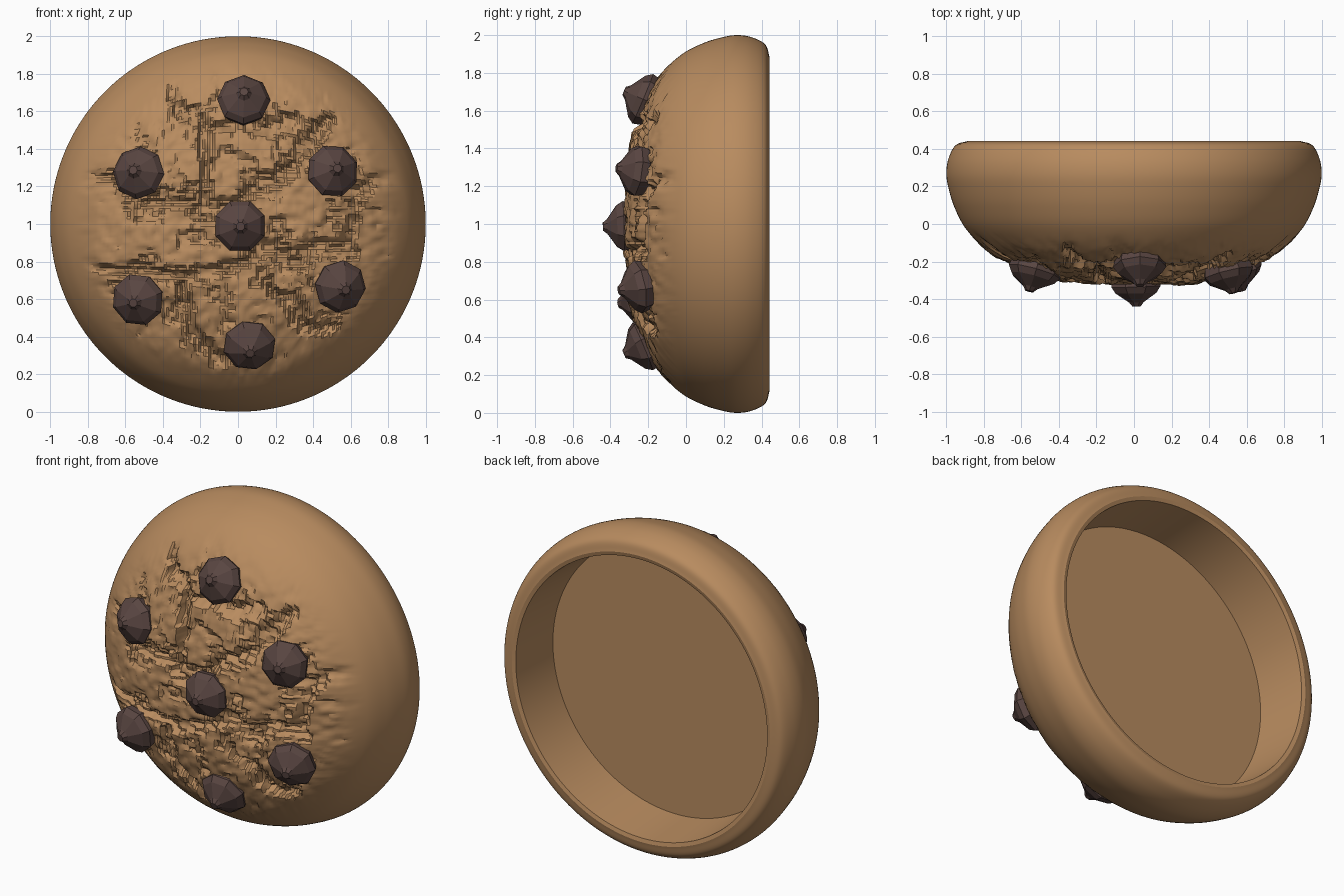
import bpy, bmesh, math
from mathutils import Vector, noise
from mathutils.geometry import intersect_point_line

if "Cube" in bpy.data.objects:
    bpy.data.objects.remove(bpy.data.objects["Cube"])


def material(name, color):
    m = bpy.data.materials.new(name)
    m.diffuse_color = (*color, 1)
    m.use_nodes = True
    m.node_tree.nodes["Principled BSDF"].inputs["Base Color"].default_value = m.diffuse_color
    return m


def finish(name, bm, mat):
    bmesh.ops.recalc_face_normals(bm, faces=bm.faces)
    me = bpy.data.meshes.new(name)
    bm.to_mesh(me)
    bm.free()
    me.materials.append(mat)
    ob = bpy.data.objects.new(name, me)
    bpy.context.collection.objects.link(ob)
    return ob


def lathe(profile, n, phase=0.0, close_start=True):
    """Revolve (radius, y) points about y and cap the ends."""
    bm = bmesh.new()
    rings = []
    for r, y in profile:
        rings.append([bm.verts.new((r * math.cos(phase + math.tau * i / n), y,
                                    r * math.sin(phase + math.tau * i / n)))
                      for i in range(n)])
    for a, b in zip(rings, rings[1:]):
        for i in range(n):
            j = (i + 1) % n
            bm.faces.new((a[i], a[j], b[j], b[i]))
    if close_start:
        bm.faces.new(rings[0])
    bm.faces.new(rings[-1])
    return bm


def smooth_path(points, steps):
    """Catmull-Rom resampling of a profile."""
    p = [Vector(q) for q in points]
    p = [2 * p[0] - p[1]] + p + [2 * p[-1] - p[-2]]
    out = []
    for k in range(1, len(p) - 2):
        a, b, c, d = p[k - 1:k + 3]
        for s in range(steps):
            t = s / steps
            out.append(0.5 * (2 * b + (c - a) * t + (2 * a - 5 * b + 4 * c - d) * t * t
                              + (3 * b - a - 3 * c + d) * t ** 3))
    return [(v.x, v.y) for v in out + [p[-2]]]


dough = material("dough", (0.48, 0.26, 0.115))
chocolate = material("chocolate", (0.10, 0.06, 0.053))

# Cracks between the baked plates, as paths in the front plane
cracks = [
    [(-.34, .71), (-.18, .5), (-.18, .05)],
    [(-.82, .26), (-.47, .15), (0, .1), (.17, .23), (.38, .39), (.49, .55)],
    [(-.18, .5), (0, .57), (.3, .5)],
    [(.86, .26), (.6, .18), (.62, -.14), (.17, -.16), (-.28, -.32), (-.77, -.22)],
    [(-.31, -.35), (-.28, -.56), (-.12, -.7)],
    [(.17, -.3), (.3, -.45), (.45, -.55)],
]
segments = [(Vector((*a, 0)), Vector((*b, 0))) for c in cracks for a, b in zip(c, c[1:])]


def crack_distance(p):
    best = 9
    for a, b in segments:
        q, t = intersect_point_line(p, a, b)
        q = a if t < 0 else b if t > 1 else q
        best = min(best, (p - q).length)
    return best


# Cookie side: smooth dome edge, rounded rim and recessed back
STEPS, GRID, R = 7, 110, 0.9
front = smooth_path([(0, -.325), (.2, -.32), (.4, -.30), (.55, -.262), (.7, -.195),
                     (.8, -.13), (R, -.02), (.957, .09), (.988, .19), (1, .27),
                     (.988, .35), (.95, .42), (.885, .442)], STEPS)
cut = 6 * STEPS
back = [(.862, .436), (.838, .107)]
bm = lathe(front[cut:] + back, 4 * GRID, math.pi / 4, close_start=False)


def dome(r):
    for (r0, y0), (r1, y1) in zip(front[:cut], front[1:cut + 1]):
        if r <= r1:
            return y0 + (y1 - y0) * (r - r0) / (r1 - r0)
    return front[cut][1]


# Cookie face: square grid rounded into a disc, then cracked in blocky steps
def face_point(i, j):
    u, w = 2 * i / GRID - 1, 2 * j / GRID - 1
    m = max(abs(u), abs(w))
    x, z = u, w
    if m > 0:
        minor, sign = (w / u, u) if abs(u) >= abs(w) else (u / w, w)
        ang = minor * math.pi / 4
        major, side = math.copysign(m, sign) * math.cos(ang), math.copysign(m, sign) * math.sin(ang)
        cx, cz = (major, side) if abs(u) >= abs(w) else (side, major)
        b = m * m
        x, z = cx * b + .85 * u * (1 - b), cz * b + .85 * w * (1 - b)
    x, z = x * R, z * R
    r = math.hypot(x, z)
    fade = min(1, max(0, (0.88 - r) / 0.2))
    p = Vector((round(x / .024) * .024, round(z / .02) * .02, 0))
    bent = p + 0.09 * Vector((noise.noise(p * 5), noise.noise(p * 5 + Vector((9, 4, 1))), 0))
    wob = 0.03 * noise.noise(p * 25)
    depth = 0.065 * max(0, 1 - max(0, crack_distance(bent) + wob) / 0.06)
    pits = 0.03 * min(1, max(0, noise.noise(p * 7 + Vector((3, 1, 2))) - .1) * 4)
    crumb = 0.014 * noise.noise(p * 5) + 0.014 * noise.noise(p * 22)
    return (x, dome(r) + fade * (max(depth, pits * (.5 + noise.noise(p * 30))) + crumb), z)


grid = [[bm.verts.new(face_point(i, j)) for j in range(GRID + 1)] for i in range(GRID + 1)]
for i in range(GRID):
    for j in range(GRID):
        bm.faces.new((grid[i][j], grid[i + 1][j], grid[i + 1][j + 1], grid[i][j + 1]))
bmesh.ops.remove_doubles(bm, verts=bm.verts, dist=0.0005)
bmesh.ops.translate(bm, verts=bm.verts, vec=(0, 0, 1))
cookie = finish("cookie_body", bm, dough)
bpy.context.view_layer.objects.active = cookie
cookie.select_set(True)
bpy.ops.object.shade_smooth_by_angle(angle=math.radians(30))
cookie.select_set(False)

# Chocolate drops: eight-sided, flat shaded, tilted outward
drop = [(.085, .065), (.132, .022), (.142, -.02), (.118, -.055), (.042, -.105), (.023, -.128)]
places = [(.01, -.312, .99, .04), (.03, -.21, 1.655, .4), (.50, -.245, 1.28, .27),
          (-.525, -.235, 1.27, .3), (-.53, -.235, .60, .28),
          (.54, -.235, .67, .33), (.06, -.21, .36, .4)]
for i, (x, y, z, tilt) in enumerate(places):
    bm = lathe(drop, 8, phase=0.4 + i * 0.37)
    ob = finish(f"chocolate_drop_{i + 1}", bm, chocolate)
    out = Vector((x, 0, z - 1)).normalized() * math.tan(tilt)
    axis = out + Vector((0, -1, 0))
    ob.rotation_mode = 'QUATERNION'
    ob.rotation_quaternion = Vector((0, -1, 0)).rotation_difference(axis)
    ob.location = (x, y, z)
